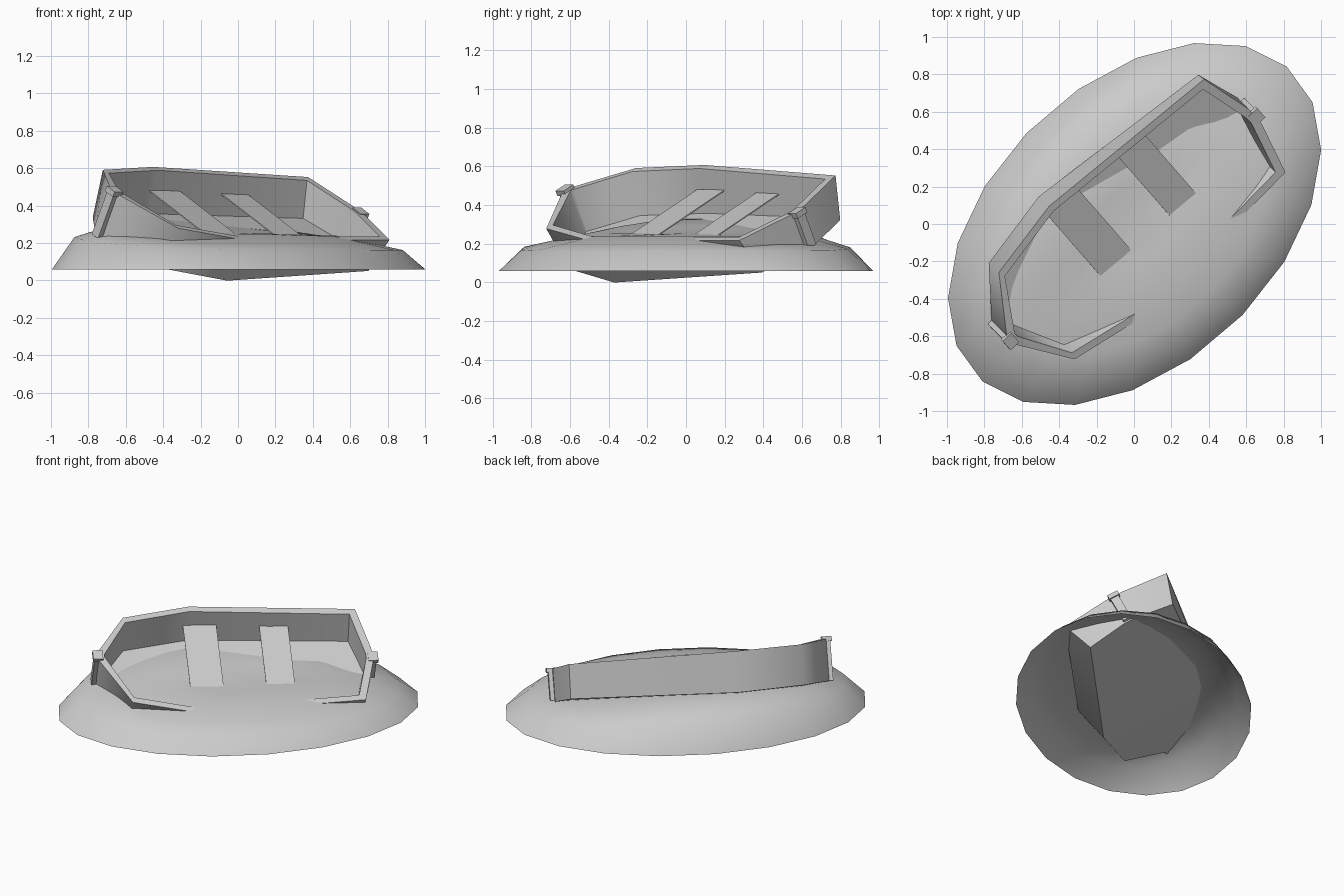
import bpy, bmesh
from math import sin, cos, pi, radians, sqrt

if "Cube" in bpy.data.objects:
    bpy.data.objects.remove(bpy.data.objects["Cube"])

ROLL = radians(27)
Q = sqrt(0.5)


def place(u, s, w, z0):
    """Boat frame (along, starboard, up) to world: heeled over and turned about 45 degrees."""
    v = s * cos(ROLL) + w * sin(ROLL) + 0.012 + 0.045 * u
    u -= 0.06 * s
    return ((u + v) * Q, (u - v) * Q, z0 - s * sin(ROLL) + w * cos(ROLL))


def finish(name, bm, angle=30):
    bmesh.ops.recalc_face_normals(bm, faces=bm.faces)
    me = bpy.data.meshes.new(name)
    bm.to_mesh(me)
    bm.free()
    ob = bpy.data.objects.new(name, me)
    bpy.context.collection.objects.link(ob)
    bpy.ops.object.select_all(action='DESELECT')
    ob.select_set(True)
    bpy.context.view_layer.objects.active = ob
    bpy.ops.object.shade_smooth_by_angle(angle=radians(angle))
    return ob


def box(bm, u0, u1, half, w0, w1, z0):
    vs = [bm.verts.new(place(u, s, w, z0))
          for u in (u0, u1) for s in (-half, half) for w in (w0, w1)]
    for f in ((0, 1, 3, 2), (4, 5, 7, 6), (0, 1, 5, 4), (2, 3, 7, 6), (0, 2, 6, 4), (1, 3, 7, 5)):
        bm.faces.new([vs[i] for i in f])


# Hull stations: along, half width, rim height, depth, inset at chine
stations = [
    (0.865, 0.06, 0.372, 0.215, 0.015),
    (0.79, 0.37, 0.385, 0.222, 0.07),
    (-0.28, 0.435, 0.41, 0.265, 0.05),
    (-0.715, 0.345, 0.435, 0.26, 0.05),
    (-0.905, 0.035, 0.475, 0.27, 0.01),
]
bm = bmesh.new()
rings = []
for i, (u, h, z, d, ins) in enumerate(stations):
    ui = u + (-0.04 if i < 2 else 0.04 if i > 3 else 0.012 if i == 3 else 0)
    hi = max(h - 0.04, 0.012)
    ci = max(hi - ins, 0.006)
    di = d - 0.03
    pts = [(u, -h, 0), (u, -h + ins, -d), (u, h - ins, -d), (u, h, 0),
           (ui, hi, 0), (ui, ci, -di), (ui, -ci, -di), (ui, -hi, 0)]
    rings.append([bm.verts.new(place(*p, z)) for p in pts])
for a, b in zip(rings, rings[1:]):
    for k in range(8):
        n = (k + 1) % 8
        bm.faces.new((a[k], a[n], b[n], b[k]))
for r in (rings[0], rings[-1]):
    bm.faces.new(r[:4])
    bm.faces.new(r[4:])
    bm.faces.new((r[0], r[3], r[4], r[7]))
finish("boat_hull", bm, 50)

# Seats (thin planks)
for name, u0, u1 in (("front_seat", -0.315, -0.10), ("rear_seat", 0.175, 0.36)):
    bm = bmesh.new()
    box(bm, u0, u1, 0.365, -0.112, -0.106, 0.41)
    finish(name, bm)

# Stem and stern posts with caps
for name, u, z, d in (("bow_post", -0.91, 0.472, 0.265), ("stern_post", 0.87, 0.355, 0.19)):
    bm = bmesh.new()
    box(bm, u - 0.022, u + 0.022, 0.028, -d, 0.0, z)
    box(bm, u - 0.032, u + 0.032, 0.036, -0.01, 0.02, z)
    finish(name, bm)

# Sand mound: open dome of elliptical rings, higher beside the bow and to port
N = 20
bm = bmesh.new()
prev = None
for r, z in ((1, 0.06), (0.88, 0.163), (0.72, 0.197), (0.53, 0.239), (0.25, 0.248)):
    ring = []
    for k in range(N):
        t = 2 * pi * (k - 0.15) / N
        u, v = 1.187 * r * cos(t), 0.762 * r * sin(t)
        x, y = (u + v) * Q, (u - v) * Q
        bump = 0
        if r < 1:
            bump = 0.06 * max(0.0, -(x - 0.25 * y) / max(r, 0.3)) * min(1, r / 0.7)
            bump += 0.14 * max(0.0, -v) * min(1.0, (1 - r) / 0.4)
        ring.append(bm.verts.new((x + 0.003, y * 0.975, z + bump)))
    if prev:
        for k in range(N):
            n = (k + 1) % N
            bm.faces.new((prev[k], prev[n], ring[n], ring[k]))
    prev = ring
top = bm.verts.new((0, 0, 0.255))
for k in range(N):
    bm.faces.new((prev[k], prev[(k + 1) % N], top))
finish("sand_mound", bm, 60)
